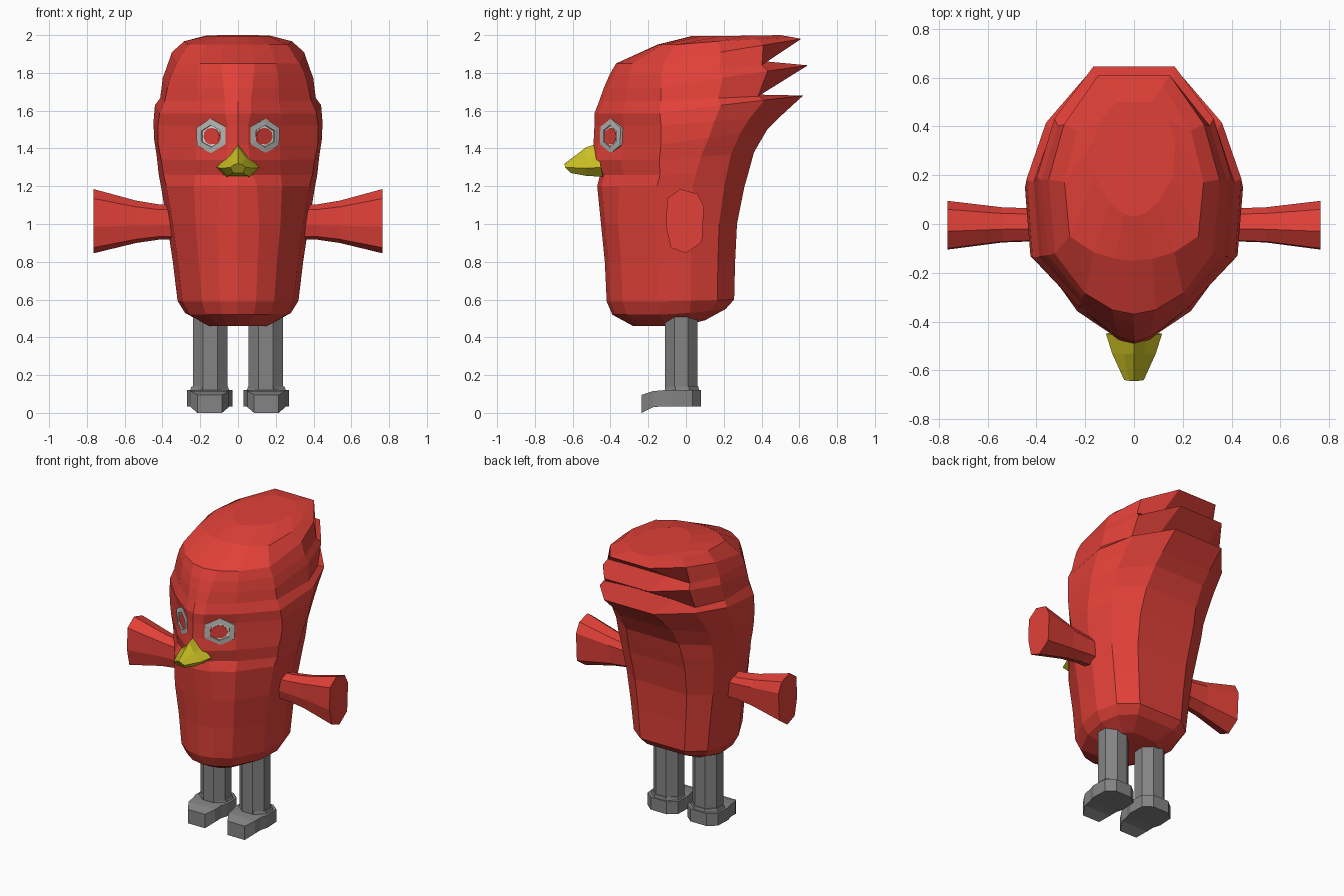
import bpy, bmesh, math
from mathutils import Vector

if "Cube" in bpy.data.objects:
    bpy.data.objects.remove(bpy.data.objects["Cube"])


def material(name, color):
    m = bpy.data.materials.new(name)
    m.diffuse_color = (*color, 1)
    m.use_nodes = True
    m.node_tree.nodes["Principled BSDF"].inputs["Base Color"].default_value = m.diffuse_color
    return m


RED = material("feather red", (0.75, 0.052, 0.04))
WHITE = material("eye white", (1.0, 1.0, 1.0))
GREY = material("leg grey", (0.23, 0.23, 0.23))
PALE = material("eye rim grey", (0.5, 0.5, 0.48))
YELLOW = material("beak yellow", (0.60, 0.53, 0.018))


def loft(name, rings, mat):
    """Skin equal-sized rings of points and close both ends."""
    bm = bmesh.new()
    vs = [[bm.verts.new(p) for p in r] for r in rings]
    n = len(vs[0])
    for a, b in zip(vs, vs[1:]):
        for i in range(n):
            j = (i + 1) % n
            bm.faces.new((a[i], a[j], b[j], b[i]))
    bm.faces.new(vs[0][::-1])
    bm.faces.new(vs[-1])
    bmesh.ops.recalc_face_normals(bm, faces=bm.faces)
    me = bpy.data.meshes.new(name)
    bm.to_mesh(me)
    bm.free()
    me.materials.append(mat)
    ob = bpy.data.objects.new(name, me)
    bpy.context.collection.objects.link(ob)
    return ob


def both_sides(name, rings, mat):
    for side, s in (("right", 1), ("left", -1)):
        loft(f"{side}_{name}", [[(s * x, y, z) for x, y, z in r] for r in rings], mat)


# Body and swept-back crest: half plans (across, depth), blended from torso to head
TORSO = [(0, -1), (.3, -.95), (.6, -.8), (.92, -.35), (1, .1), (.87, .65), (.52, 1), (0, 1)]
HEAD = [(0, -1), (.12, -.95), (.5, -.67), (.95, -.27), (1, .3), (.82, .67), (.42, 1), (0, 1)]
# half width, front y, back y, front z, back z, front blend, back blend,
# flank depth (keeps the crest slits at the back)
LEVELS = [
    (.17, .28, .10, .46, .49, 0, 0, 0),
    (.28, .39, .21, .52, .55, 0, 0, 0),
    (.32, .42, .255, .59, .60, 0, 0, 0),
    (.345, .43, .26, .80, .80, 0, 0, 0),
    (.375, .45, .27, 1.00, 1.00, 0, 0, 0),
    (.408, .47, .31, 1.20, 1.20, .3, .1, 0),
    (.42, .455, .33, 1.26, 1.27, .6, .3, 0),
    (.43, .50, .36, 1.34, 1.38, .85, .6, 0),
    (.445, .49, .43, 1.42, 1.50, 1, .9, 0),
    (.447, .485, .50, 1.52, 1.57, 1, 1, 0),
    (.44, .485, .62, 1.585, 1.68, .8, 1, 0),   # lower crest tip
    (.412, .46, .38, 1.65, 1.685, .75, 1, .57),
    (.398, .435, .645, 1.72, 1.84, .6, 1, 0),  # middle crest tip
    (.38, .405, .43, 1.79, 1.86, .45, 1, .60),
    (.35, .37, .61, 1.85, 1.98, .25, 1, 0),    # upper crest tip
    (.285, .15, .57, 1.95, 1.988, .2, 1, 0),
    (.17, -.03, .50, 1.995, 2.0, .3, 1, 0),
]
rings = []
for hx, yf, yb, zf, zb, kf, kb, flank in LEVELS:
    half = []
    for i, ((a, b), (c, d)) in enumerate(zip(TORSO, HEAD)):
        k = kf if i < 4 else kb
        u, v = a + (c - a) * k, b + (d - b) * k
        t = max(0, (v + .3) / 1.3)
        if yf < 0:  # crown ring lies wholly behind the centre
            y = -yf + (yb + yf) * (v + 1) / 2
        elif v < 0:
            y = v * yf
        else:
            y = v * (flank if flank and v < .9 else yb)
        half.append((u * hx, y, zf + (zb - zf) * t))
    rings.append(half + [(-x, y, z) for x, y, z in half[-2:0:-1]])
loft("body", rings, RED)

# Wings: octagonal paddles flaring outward
OCT = [(-.10, .13), (-.03, .18), (.06, .155), (.095, .09), (.085, -.10), (0, -.16),
       (-.08, -.13), (-.105, -.02)]
wing = []
for x, sy, sz in ((.30, .68, .53), (.42, .68, .55), (.54, .72, .66), (.765, 1, 1)):
    wing.append([(x, y * sy, 1.005 + z * sz) for y, z in OCT])
both_sides("wing", wing, RED)


# Legs: octagonal posts with a small ankle collar
def octagon(cx, cy, rx, ry, z):
    return [(cx + rx * math.cos(a), cy + ry * math.sin(a), z)
            for a in (math.pi / 8 + i * math.pi / 4 for i in range(8))]


both_sides("leg", [octagon(.147, -.025, .1, .092, z) for z in (.10, .56)], GREY)
both_sides("ankle", [octagon(.15, -.02, .118, .1, .10), octagon(.15, -.02, .105, .093, .14)], GREY)

# Feet: stations along the length (y, half width, low z, high z)
foot = []
for y, w, lo, hi in ((.08, .06, .035, .12), (.035, .115, .035, .12), (-.07, .12, .035, .12),
                     (-.12, .105, .035, .12), (-.175, .10, .03, .115), (-.235, .065, 0, .095)):
    c = .15
    foot.append([(c - w, y, lo), (c + w, y, lo), (c + w, y, hi), (c - w, y, hi)])
both_sides("foot", foot, GREY)

# Beak: tall ridge at the base running to a blunt tip with an undercut
base = [(0, -.46, 1.43), (.05, -.46, 1.36), (.115, -.45, 1.30), (.06, -.44, 1.25)]
mid = [(0, -.53, 1.405), (.04, -.535, 1.35), (.09, -.53, 1.295), (.05, -.53, 1.255)]
tip = [(0, -.642, 1.32), (.02, -.643, 1.315), (.04, -.64, 1.30), (.025, -.61, 1.27)]
loft("beak", [r + [(-x, y, z) for x, y, z in r[::-1] if x] for r in (base, mid, tip)], YELLOW)

# Eyes: raised hexagonal rims around a white plate and red iris, angled to the face
NORMAL = Vector((.57, -.82, 0)).normalized()
SIDE = Vector((-NORMAL.y, NORMAL.x, 0))
CENTER = Vector((.134, -.389, 1.465))


def eye_ring(r, out, n=6):
    pts = []
    for i in range(n):
        a = math.radians(360 / n * i + 28)
        pts.append(tuple(CENTER + SIDE * (1.1 * r * math.cos(a)) + NORMAL * out
                         + Vector((0, 0, .95 * r * math.sin(a)))))
    return pts


both_sides("eye_rim", [eye_ring(.1, -.03), eye_ring(.098, .015), eye_ring(.062, .018),
                       eye_ring(.06, .002)], PALE)
both_sides("eye_white", [eye_ring(.062, .004), eye_ring(.062, .010)], WHITE)
both_sides("iris", [eye_ring(.047, .008, 10), eye_ring(.047, .013, 10)], RED)
